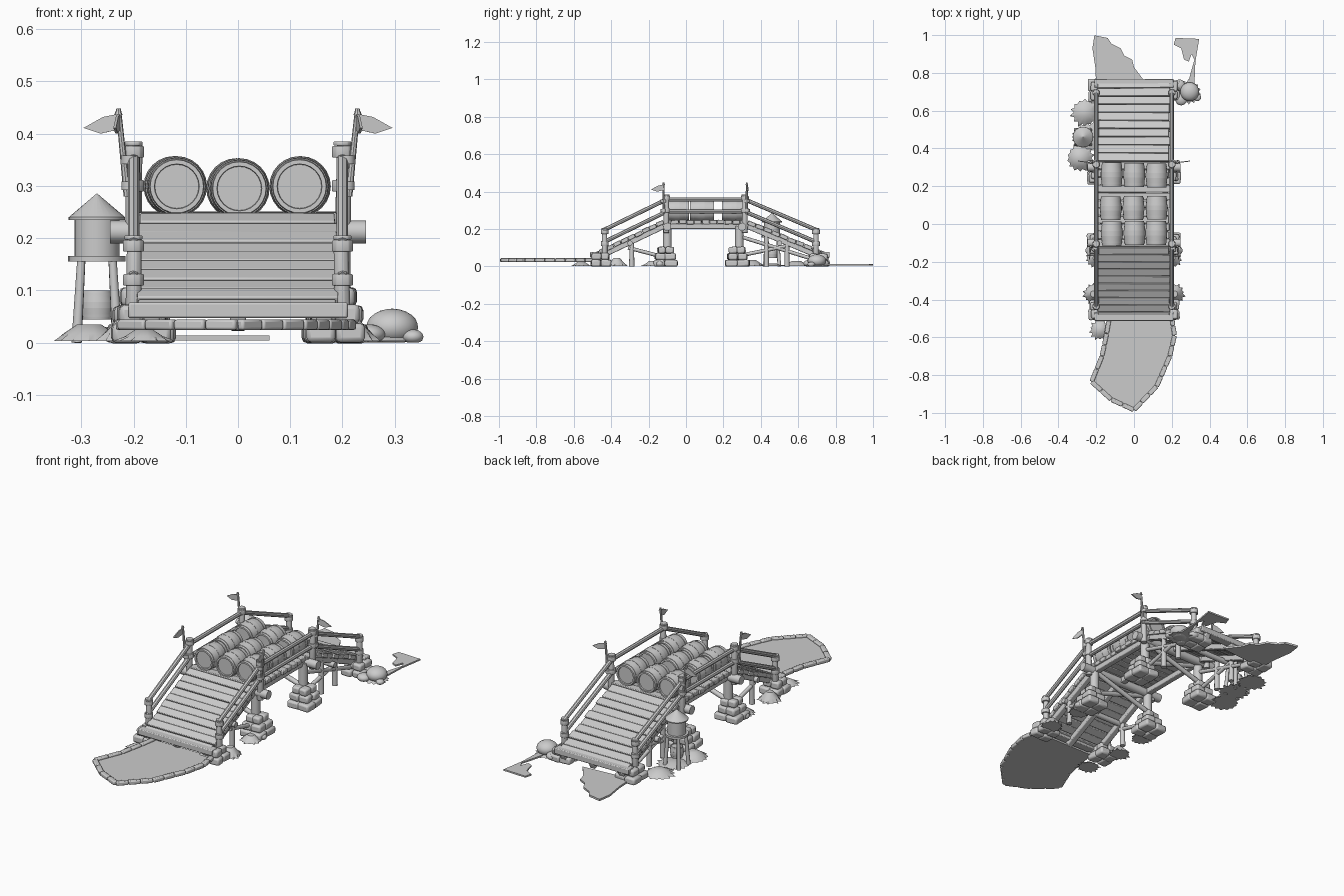
import bpy, bmesh, math, random
from mathutils import Vector, Matrix

random.seed(4)
if "Cube" in bpy.data.objects:
    bpy.data.objects.remove(bpy.data.objects["Cube"])

grey = bpy.data.materials.new("plain grey")
grey.use_nodes = True
TONE = (0.6, 0.6, 0.6, 1)
grey.diffuse_color = TONE
grey.node_tree.nodes["Principled BSDF"].inputs["Base Color"].default_value = TONE


def jit(a):
    return random.uniform(-a, a)


def finish(name, bm, bevel=0):
    """Turn a bmesh into a named object, smooth except at sharp edges."""
    bmesh.ops.recalc_face_normals(bm, faces=bm.faces)
    for f in bm.faces:
        f.smooth = True
    for e in bm.edges:
        e.smooth = e.calc_face_angle(0) < 0.65
    me = bpy.data.meshes.new(name)
    bm.to_mesh(me)
    bm.free()
    me.materials.append(grey)
    ob = bpy.data.objects.new(name, me)
    bpy.context.collection.objects.link(ob)
    if bevel:
        mod = ob.modifiers.new("rounded", "BEVEL")
        mod.width, mod.segments = bevel, 2
    return ob


def box(bm, c, size, tilt=0, turn=0):
    m = (Matrix.Translation(c) @ Matrix.Rotation(turn, 4, "Z")
         @ Matrix.Rotation(tilt, 4, "X") @ Matrix.Diagonal((*size, 1)))
    bmesh.ops.create_cube(bm, size=1, matrix=m)


def log(bm, a, b, r, r2=None, sides=10):
    a, b = Vector(a), Vector(b)
    rot = (b - a).to_track_quat("Z", "Y").to_matrix().to_4x4()
    bmesh.ops.create_cone(bm, cap_ends=True, segments=sides, radius1=r,
                          radius2=r if r2 is None else r2, depth=(b - a).length,
                          matrix=Matrix.Translation((a + b) / 2) @ rot)


def lathe(bm, profile, m, sides=24):
    """Revolve (radius, height) points about local z, closed at both ends."""
    rings = [[bm.verts.new(m @ Vector((r * math.cos(t), r * math.sin(t), z)))
              for t in [math.tau * i / sides for i in range(sides)]]
             for r, z in profile]
    for a, b in zip(rings, rings[1:]):
        for i in range(sides):
            j = (i + 1) % sides
            bm.faces.new((a[i], a[j], b[j], b[i]))
    bm.faces.new(rings[0])
    bm.faces.new(rings[-1])


def slab(bm, outline, z0, z1):
    f = bm.faces.new([bm.verts.new((x, y, z0)) for x, y in outline])
    new = bmesh.ops.extrude_face_region(bm, geom=[f])["geom"]
    bmesh.ops.translate(bm, vec=(0, 0, z1 - z0),
                        verts=[v for v in new if isinstance(v, bmesh.types.BMVert)])


# Spans of the bridge as (y, z) ends of the walking surface
FRONT, DECK, BACK = ((-.50, .07), (-.12, .25)), ((-.12, .25), (.33, .25)), ((.33, .25), (.76, .07))

# Plank floors
for name, (a, b), n in (("front_ramp_planks", FRONT, 10), ("deck_planks", DECK, 11),
                        ("back_ramp_planks", BACK, 10)):
    bm = bmesh.new()
    length = math.hypot(b[0] - a[0], b[1] - a[1])
    tilt = math.atan2(b[1] - a[1], b[0] - a[0])
    for i in range(n):
        t = (i + .5) / n
        c = (jit(.003), a[0] + (b[0] - a[0]) * t, a[1] + (b[1] - a[1]) * t - .012 + jit(.002))
        box(bm, c, (.38 + jit(.008), length / n * .95, .022), tilt + jit(.04), jit(.006))
    finish(name, bm, .003)

# Stringers and sills
bm = bmesh.new()
for a, b in (FRONT, DECK, BACK):
    length = math.hypot(b[0] - a[0], b[1] - a[1])
    tilt = math.atan2(b[1] - a[1], b[0] - a[0])
    for x in (-.165, 0, .165):
        box(bm, (x, (a[0] + b[0]) / 2, (a[1] + b[1]) / 2 - .036), (.03, length, .028), tilt)
for y in (-.49, .745):
    box(bm, (0, y, .062), (.42, .045, .03), 0, jit(.01))
finish("stringers", bm, .004)

# Cross logs whose ends stick out under the deck
bm = bmesh.new()
for y in (-.10, .30):
    log(bm, (-.245, y, .212), (.245, y, .212), .022)
for y in (-.30, .50):
    log(bm, (-.2, y, .125), (.2, y, .125), .014)
finish("cross_logs", bm)

# Railing posts with bands and caps
bm = bmesh.new()
for x in (-.2, .2):
    for y, z0, z1 in ((-.435, .05, .205), (-.105, .18, .385), (.315, .18, .385), (.695, .05, .205)):
        log(bm, (x, y, z0), (x + jit(.004), y, z1), .016, .014)
        for z in (z1 - .02, z1 - .085):
            log(bm, (x, y, z - .011), (x, y, z + .011), .021)
        log(bm, (x, y, z1 - .008), (x, y, z1), .018)
finish("railing_posts", bm, .002)

# Railings, two bars per span
bm = bmesh.new()
for x in (-.2, .2):
    for drop in (0, .065):
        pts = [(-.45, .19), (-.105, .358), (.315, .358), (.71, .19)]
        for (y0, z0), (y1, z1) in zip(pts, pts[1:]):
            log(bm, (x, y0, z0 - drop), (x, y1, z1 - drop), .011, None, 8)
finish("railings", bm)

# Stone footings
bm = bmesh.new()


def footing(cx, cy, tiers, half, h):
    for k in range(tiers):
        s = half * (1 - .17 * k)
        for i in (-.5, .5):
            for j in (-.5, .5):
                box(bm, (cx + i * s + jit(.003), cy + j * s + jit(.003), h * (k + .5)),
                    (s * 1.06, s * 1.06 + jit(.008), h * 1.02), jit(.06), jit(.1))


for x in (-.185, .185):
    footing(x, -.11, 3, .06, .035)
    footing(x, .275, 3, .06, .035)
    footing(x, -.455, 2, .052, .036)
    footing(x, .705, 2, .055, .034)
finish("stone_footings", bm, .009)

# Timber frame under the bridge
bm = bmesh.new()
for x in (-.17, .17):
    for y in (-.10, .285):
        log(bm, (x, y, .09), (x, y, .215), .023)
    for y, z in ((-.29, .14), (.43, .17), (.54, .13)):
        log(bm, (x, y, 0), (x, y, z), .014, .012)
    log(bm, (x, -.31, .10), (x, -.10, .045), .010)
    log(bm, (x, .29, .16), (x, .66, .045), .010)
    log(bm, (x, .30, .06), (x, .54, .11), .010)
for y in (-.10, .285):
    for s in (-1, 1):
        log(bm, (-.16 * s, y + .012 * s, .10), (.16 * s, y + .012 * s, .20), .012)
finish("timber_frame", bm)

# Barrels on the deck
BARREL = [(.001, .9), (.035, .9), (.042, .9), (.043, 1), (.051, 1), (.0525, .82), (.0545, .82),
          (.0555, .66), (.0535, .66), (.057, .2), (.058, .2), (.058, 0)]
BARREL += [(r, -z) for r, z in reversed(BARREL[:-1])]


def barrel(bm, c, half, scale=1, lying=True):
    m = Matrix.Translation(c) @ Matrix.Rotation(math.pi / 2 if lying else 0, 4, "X")
    lathe(bm, [(r * scale, z * half) for r, z in BARREL], m)


bm = bmesh.new()
for x in (-.12, 0, .12):
    for y in (-.047, .087, .26):
        barrel(bm, (x + jit(.003), y + jit(.005), .299 - (.004 if x == 0 else 0)), .063)
finish("barrels", bm)

# Flags on leaning poles
bm = bmesh.new()
for s in (-1, 1):
    for y, way in ((-.12, Vector((.12 * s, -1, 0))), (.325, Vector((s, .12, 0)))):
        foot, tip = Vector((s * .212, y, .28)), Vector((s * .229, y, .448))
        log(bm, foot, tip, .007, .005, 8)
        log(bm, tip - Vector((0, 0, .012)), tip, .008, .003, 8)
        for z in (.30, .35):
            log(bm, (s * .208, y, z - .008), (s * .208, y, z + .008), .016)
        way.normalize()
        side = way.cross(Vector((0, 0, 1))) * .0025
        shape = [(0, .438), (.03, .432), (.068, .411), (.035, .400), (0, .408)]
        loops = [[bm.verts.new((s * .228 + way.x * d + k * side.x, y + way.y * d + k * side.y, z))
                  for d, z in shape] for k in (-1, 1)]
        for lp in loops:
            bm.faces.new(lp)
        for i in range(len(shape)):
            j = (i + 1) % len(shape)
            bm.faces.new((loops[0][i], loops[0][j], loops[1][j], loops[1][i]))
finish("flags", bm)

# Water tower
TX, TY = -.27, .46
bm = bmesh.new()
at = Matrix.Translation((TX, TY, 0))
lathe(bm, [(.055, .155), (.055, .166), (.043, .166), (.043, .235), (.054, .235),
           (.054, .240), (.001, .285)], at)
for sx in (-1, 1):
    for sy in (-1, 1):
        log(bm, (TX + sx * .039, TY + sy * .039, 0), (TX + sx * .03, TY + sy * .03, .157), .010, .008)
barrel(bm, (TX, TY, .072), .028, .55, False)
finish("water_tower", bm)

# Front path with a stone kerb
PATH = [(-.13, -.49), (.20, -.49), (.215, -.59), (.19, -.70), (.12, -.86), (0, -.985),
        (-.12, -.93), (-.225, -.835), (-.17, -.70), (-.145, -.58)]
bm = bmesh.new()
slab(bm, PATH, .024, .034)
finish("front_path", bm)
bm = bmesh.new()
for (x0, y0), (x1, y1) in zip(PATH[1:], PATH[2:] + PATH[:1]):
    span = math.hypot(x1 - x0, y1 - y0)
    n = max(1, round(span / .065))
    for i in range(n):
        t = (i + .5) / n
        box(bm, (x0 + (x1 - x0) * t, y0 + (y1 - y0) * t, .034), (span / n * .97, .024, .02),
            0, math.atan2(y1 - y0, x1 - x0))
finish("path_kerb", bm, .005)

# Worn ground behind the bridge
bm = bmesh.new()
slab(bm, [(-.2, .73), (.06, .75), (.03, .79), (.0, .83), (-.01, .87), (-.05, .89), (-.07, .93),
          (-.12, .955), (-.14, .985), (-.21, .999), (-.22, .93), (-.205, .83)], .004, .014)
slab(bm, [(.28, .72), (.32, .74), (.325, .86), (.345, .98), (.22, .985), (.21, .95), (.25, .93),
          (.265, .87), (.29, .86), (.305, .90), (.32, .87), (.30, .80)], .004, .012)
finish("worn_ground", bm)

# Spiky grass mats
bm = bmesh.new()
for x, y, r, h in ((-.26, .59, .075, .03), (-.285, .35, .075, .035), (-.25, .46, .08, .015),
                   (-.215, -.37, .055, .045), (.215, -.37, .055, .045), (-.18, -.56, .055, .025),
                   (-.2, -.18, .055, .03), (.2, -.18, .055, .03), (.29, .70, .065, .02)):
    n = 28
    rings = [[bm.verts.new((x + r * k * q * math.cos(t), y + r * k * q * math.sin(t), z))
              for i in range(n) for t in [math.tau * i / n]
              for q in [(1 + jit(.12) if i % 2 else .8) if k == 1 else 1]]
             for k, z in ((1, .003), (.65, h * .5), (.3, h))]
    for a, b in zip(rings, rings[1:]):
        for i in range(n):
            bm.faces.new((a[i], a[(i + 1) % n], b[(i + 1) % n], b[i]))
    bm.faces.new(rings[0])
    bm.faces.new(rings[-1])
finish("grass_mats", bm)

# Loose rocks by the back footing
bm = bmesh.new()
for x, y, r, h in ((.295, .70, .05, .065), (.25, .66, .032, .035), (.24, .735, .03, .035),
                   (.335, .67, .02, .025), (-.235, -.14, .022, .03), (.235, -.14, .022, .03)):
    m = Matrix.Translation((x, y, h * .45)) @ Matrix.Diagonal((r, r, h * .55, 1))
    for v in bmesh.ops.create_icosphere(bm, subdivisions=3, radius=1, matrix=m)["verts"]:
        v.co.z = max(v.co.z, 0)
finish("rocks", bm)
